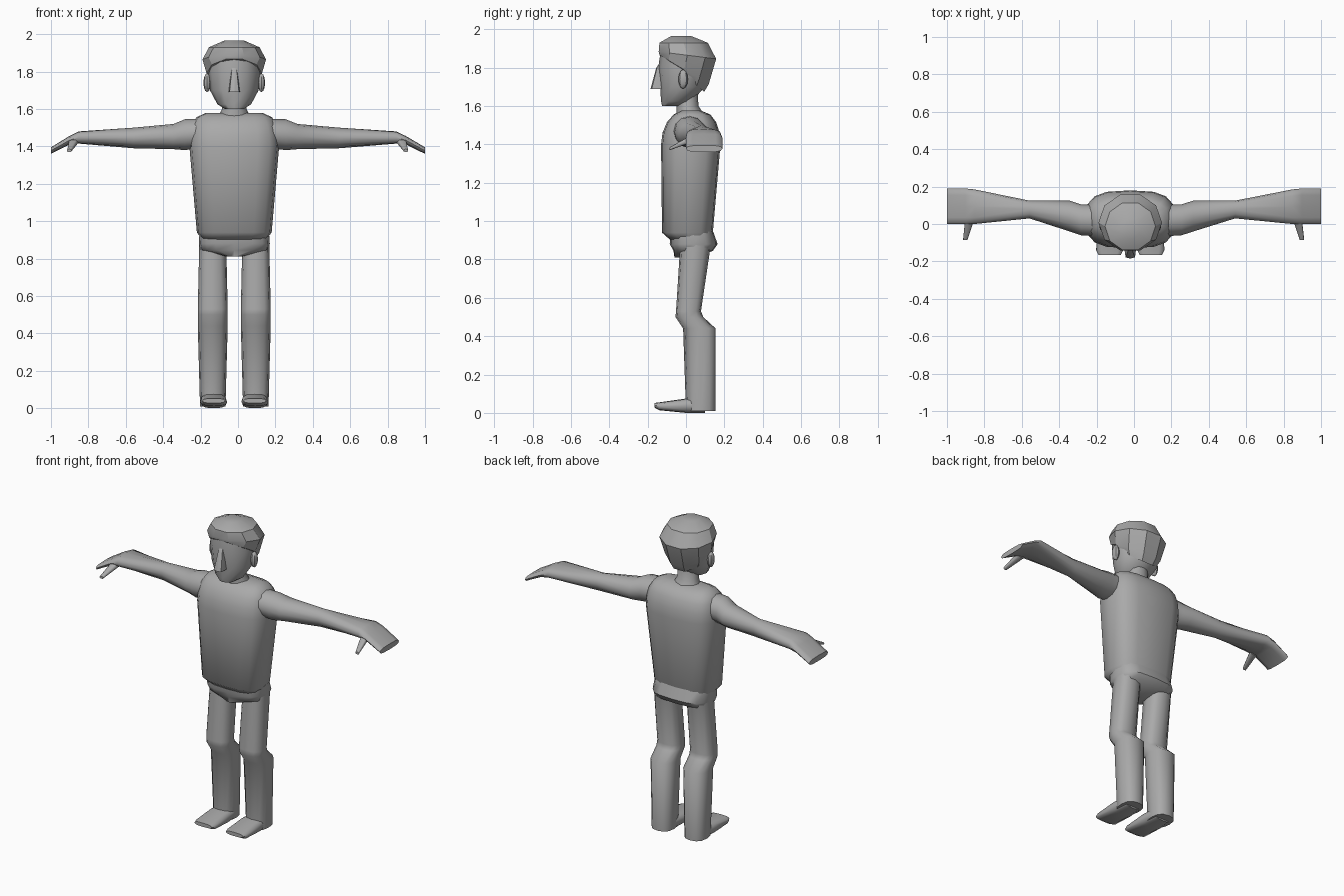
import bpy, bmesh, math
from mathutils import Vector

cube = bpy.data.objects.get("Cube")
if cube:
    bpy.data.objects.remove(cube, do_unlink=True)

MIDLINE = -0.02

grey = bpy.data.materials.new("plain grey")
grey.use_nodes = True
tone = (0.4, 0.4, 0.4, 1)
grey.diffuse_color = tone
grey.node_tree.nodes["Principled BSDF"].inputs["Base Color"].default_value = tone


def superpower(value, boxy):
    return math.copysign(abs(value) ** (2 / boxy), value)


def oval(center, across, along, sides, boxy):
    """Ring of points round a centre; boxy above two squares it off."""
    center, across, along = Vector(center), Vector(across), Vector(along)
    ring = []
    for i in range(sides):
        turn = math.tau * i / sides
        ring.append(center + across * superpower(math.cos(turn), boxy)
                    + along * superpower(math.sin(turn), boxy))
    return ring


def level(height, half, front, back, x=MIDLINE, lift=0, sides=12, boxy=2):
    """Ring seen from above; lift raises its front and drops its back."""
    return oval((x, (front + back) / 2, height), (half, 0, 0),
                (0, (back - front) / 2, -lift), sides, boxy)


def upright(x, low, high, front, back, boxy=2):
    """Ring seen from the side, for parts that run along x."""
    return oval((x, (front + back) / 2, (low + high) / 2),
                (0, (back - front) / 2, 0), (0, 0, (high - low) / 2), 12, boxy)


def facing(x, y, half, low, high):
    """Ring seen from the front, for parts that run along y."""
    return oval((x, y, (low + high) / 2), (half, 0, 0),
                (0, 0, (high - low) / 2), 12, 3)


def finish(obj, name, sharp):
    obj.name = name
    obj.data.materials.append(grey)
    bpy.ops.object.select_all(action="DESELECT")
    obj.select_set(True)
    bpy.context.view_layer.objects.active = obj
    bpy.ops.object.shade_smooth_by_angle(angle=math.radians(sharp))


def loft(name, rings, sharp=50):
    """Skin a row of rings and close both ends."""
    bm = bmesh.new()
    rows = [[bm.verts.new(point) for point in ring] for ring in rings]
    for lower, upper in zip(rows, rows[1:]):
        for i in range(len(lower)):
            bm.faces.new((lower[i - 1], lower[i], upper[i], upper[i - 1]))
    bm.faces.new(rows[0])
    bm.faces.new(rows[-1])
    bmesh.ops.recalc_face_normals(bm, faces=bm.faces)
    mesh = bpy.data.meshes.new(name)
    bm.to_mesh(mesh)
    bm.free()
    obj = bpy.data.objects.new(name, mesh)
    bpy.context.collection.objects.link(obj)
    finish(obj, name, sharp)


# Torso: a boxy trunk that rounds over into the shoulders
block = dict(sides=16, boxy=3)
torso = [level(height=0.9, half=0.17, front=-0.08, back=0.12, **block),
         level(height=0.94, half=0.2, front=-0.125, back=0.14, **block)]
for step in range(5):
    turn = math.radians(20 * step)
    shrink = math.cos(turn)
    torso.append(level(height=1.4 + 0.18 * math.sin(turn), half=0.24 * shrink ** 0.25,
                       front=-0.13 * shrink, back=0.18 * math.sqrt(shrink), **block))
loft("torso", torso)

# Pelvis, dropping to a point between the legs
loft("pelvis", [
    level(height=0.81, half=0.035, front=-0.06, back=0.05, **block),
    level(height=0.845, half=0.18, front=-0.065, back=0.14, **block),
    level(height=0.88, half=0.19, front=-0.085, back=0.165, **block),
    level(height=0.95, half=0.185, front=-0.08, back=0.14, **block)])

# Neck, flaring into the shoulders
loft("neck", [level(height=1.55, half=0.09, front=-0.05, back=0.1),
              level(height=1.6, half=0.065, front=-0.05, back=0.065),
              level(height=1.7, half=0.065, front=-0.05, back=0.06)])

# Face, from chin to brow
loft("face", [level(height=1.6, half=0.05, front=-0.125, back=-0.03),
              level(height=1.625, half=0.09, front=-0.13, back=0.03),
              level(height=1.7, half=0.13, front=-0.135, back=0.1),
              level(height=1.8, half=0.14, front=-0.145, back=0.12),
              level(height=1.9, half=0.14, front=-0.13, back=0.12)])

# Faceted cap of hair that drops towards the nape
loft("hair", [
    level(height=1.76, half=0.125, front=-0.11, back=0.1, lift=0.09, sides=10),
    level(height=1.79, half=0.148, front=-0.145, back=0.125, lift=0.08, sides=10),
    level(height=1.865, half=0.17, front=-0.15, back=0.165, lift=0.02, sides=10),
    level(height=1.93, half=0.135, front=-0.145, back=0.12, sides=10),
    level(height=1.965, half=0.055, front=-0.08, back=0.03, sides=10)], sharp=32)

# Nose: a wedge that grows out of the brow
wedge = dict(back=-0.1, sides=8, boxy=4)
loft("nose", [level(height=1.69, half=0.03, front=-0.185, **wedge),
              level(height=1.8, half=0.017, front=-0.155, **wedge),
              level(height=1.83, half=0.01, front=-0.135, **wedge)], sharp=30)

for side, sign in (("right", -1), ("left", 1)):
    def outward(distance):
        """Distance from the body; the midline shift fades out at the fingertips."""
        return sign * distance + MIDLINE * (1 - distance)

    # Ear
    bpy.ops.mesh.primitive_uv_sphere_add(
        segments=8, ring_count=6, radius=0.05,
        location=(MIDLINE + sign * 0.145, -0.015, 1.74), scale=(0.4, 0.5, 1))
    finish(bpy.context.object, side + "_ear", sharp=40)

    # Arm, flattening into a mitten hand
    loft(side + "_arm", [
        upright(outward(0.12), low=1.4, high=1.55, front=-0.07, back=0.1),
        upright(outward(0.27), low=1.38, high=1.545, front=-0.06, back=0.105),
        upright(outward(0.33), low=1.385, high=1.52, front=-0.04, back=0.125),
        upright(outward(0.55), low=1.39, high=1.5, front=0.03, back=0.125),
        upright(outward(0.85), low=1.415, high=1.48, front=0, back=0.185, boxy=3),
        upright(outward(0.9), low=1.41, high=1.455, front=0, back=0.19, boxy=3),
        upright(outward(1), low=1.36, high=1.395, front=0, back=0.19, boxy=3)])

    # Thumb
    loft(side + "_thumb", [
        facing(outward(0.875), y=0.03, half=0.025, low=1.41, high=1.45),
        facing(outward(0.9), y=-0.085, half=0.012, low=1.37, high=1.385)])

    # Leg, bent at the knee
    column = dict(x=MIDLINE + sign * 0.115, boxy=2.5)
    loft(side + "_leg", [
        level(height=0.01, half=0.068, front=0, back=0.155, **column),
        level(height=0.44, half=0.08, front=-0.015, back=0.155, **column),
        level(height=0.5, half=0.08, front=-0.055, back=0.09, **column),
        level(height=0.53, half=0.08, front=-0.052, back=0.078, **column),
        level(height=0.88, half=0.072, front=-0.03, back=0.13, **column)])

    # Foot, running forward from the ankle to the toes
    ankle = MIDLINE + sign * 0.11
    loft(side + "_foot", [
        facing(ankle, y=0.1, half=0.06, low=0, high=0.08),
        facing(ankle, y=0, half=0.07, low=0, high=0.075),
        facing(ankle, y=-0.14, half=0.072, low=0.014, high=0.055),
        facing(ankle, y=-0.165, half=0.06, low=0.028, high=0.052)])
